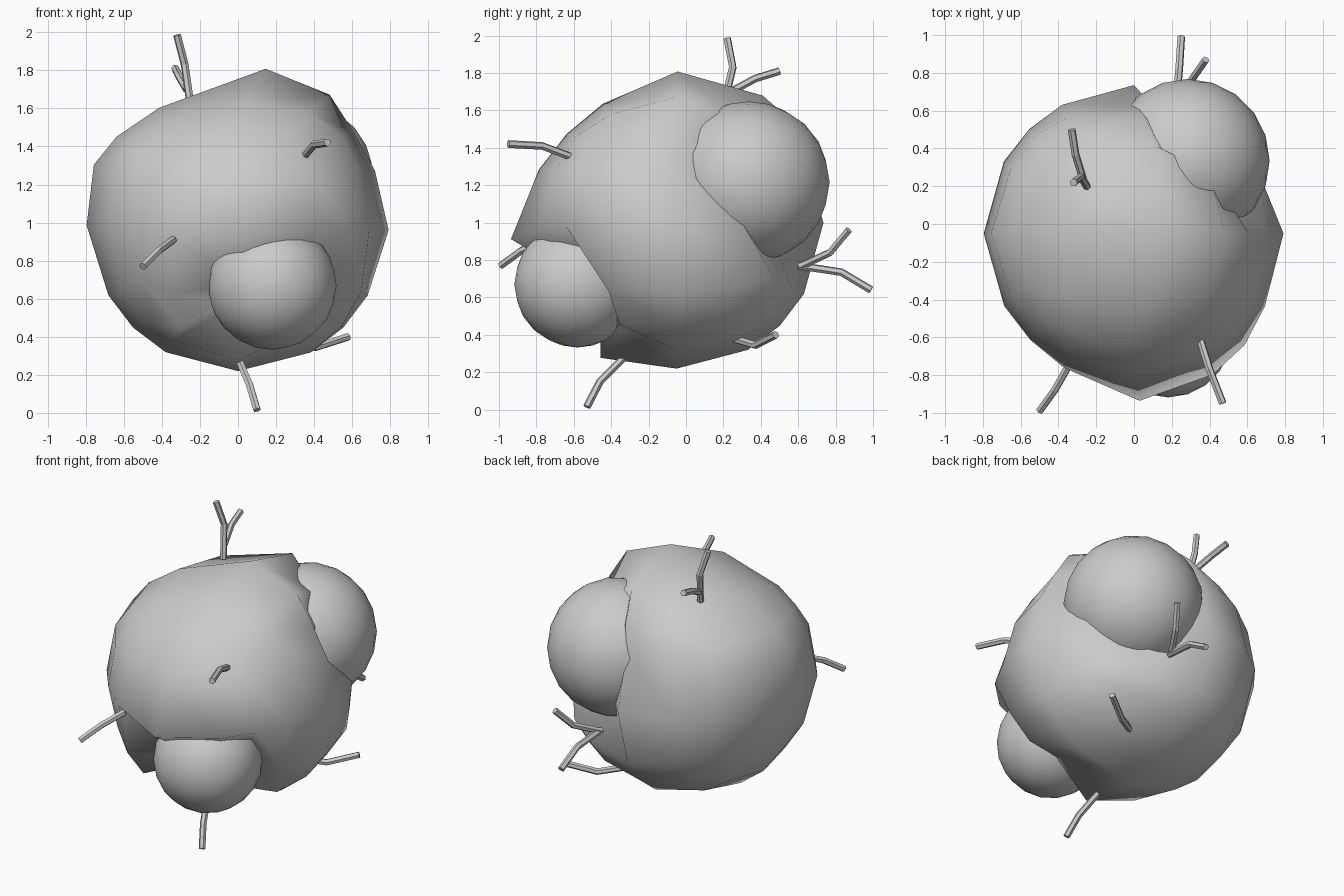
import bpy, bmesh, math
from mathutils import Vector

if "Cube" in bpy.data.objects:
    bpy.data.objects.remove(bpy.data.objects["Cube"])

grey = bpy.data.materials.new("plain_grey")
grey.diffuse_color = (0.6, 0.6, 0.6, 1)
grey.use_nodes = True
grey.node_tree.nodes["Principled BSDF"].inputs["Base Color"].default_value = grey.diffuse_color


def finish(bm, name, smooth=True):
    bmesh.ops.recalc_face_normals(bm, faces=bm.faces)
    for f in bm.faces:
        f.smooth = smooth
    me = bpy.data.meshes.new(name)
    bm.to_mesh(me)
    bm.free()
    me.materials.append(grey)
    ob = bpy.data.objects.new(name, me)
    bpy.context.collection.objects.link(ob)
    return ob


CENTER = Vector((0, -0.05, 1.0))
BIG = Vector((0.285, 0.335, 1.215))
SMALL = Vector((0.18, -0.58, 0.67))
# (direction, sink start, sink end, rim angle, rim height), angles in degrees
SOCKETS = [(Vector((0.54, 0.76, 0.36)).normalized(), 34, 27, 41, 0.005),
           (Vector((0.277, -0.815, -0.508)).normalized(), 31, 25, 35, 0.045)]
# Soft pulls on the body: (direction, width in degrees, offset)
PULLS = [((0.1, 0.2, 0.97), 30, (0.19, 0, 0.07)),
         ((-0.7, 0, 0.7), 33, (-0.10, 0, -0.09)),
         ((0.85, 0, 0.5), 30, (0.03, 0, -0.11)),
         ((0, -0.85, 0.5), 33, (0, -0.04, -0.07)),
         ((0, -1, -0.1), 35, (0.03, -0.045, -0.06)),
         ((0, 0.6, 0.8), 20, (0, 0.09, -0.05)),
         ((-0.4, -0.35, 0.85), 30, (0.01, 0.01, -0.03))]


def bump(d, n, width, offset=0):
    return math.exp(-((math.degrees(d.angle(n)) - offset) / width) ** 2)


def body_point(d):
    r = 0.78
    for n, start, end, rim, height in SOCKETS:
        a = math.degrees(d.angle(n))
        r += height * bump(d, n, 11, rim)
        t = min(max((start - a) / (start - end), 0), 1)
        r -= 0.23 * t
    p = CENTER + d * r
    for n, width, offset in PULLS:
        p += Vector(offset) * bump(d, Vector(n), width)
    return p


# Body: rounded cube, lumpy, with sunken sockets for the two bulbs
bm = bmesh.new()
bmesh.ops.create_cube(bm, size=2)
bmesh.ops.subdivide_edges(bm, edges=bm.edges[:], cuts=3, use_grid_fill=True)
for v in bm.verts:
    spread = [math.copysign(0.56, c) if 0.3 < abs(c) < 0.7 else c for c in v.co]
    v.co = body_point(Vector(spread).normalized())
finish(bm, "body")


# Bulbs seated in the sockets
def bulb(name, center, radius):
    bm = bmesh.new()
    bmesh.ops.create_icosphere(bm, subdivisions=3, radius=radius)
    bmesh.ops.translate(bm, verts=bm.verts, vec=center)
    finish(bm, name)


bulb("large_bulb", BIG, 0.433)
bulb("small_bulb", SMALL, 0.338)


# Twigs: bent six-sided rods
def twig(name, pts, radius=0.021, sides=6):
    pts = [Vector(p) for p in pts]
    bm = bmesh.new()
    rings = []
    side = None
    for i, p in enumerate(pts):
        t = (pts[min(i + 1, len(pts) - 1)] - pts[max(i - 1, 0)]).normalized()
        side = t.orthogonal() if side is None else side - t * side.dot(t)
        side.normalize()
        up = t.cross(side)
        rings.append([bm.verts.new(p + radius * (
            side * math.cos(k * math.tau / sides) + up * math.sin(k * math.tau / sides)))
            for k in range(sides)])
    for a, b in zip(rings, rings[1:]):
        for k in range(sides):
            j = (k + 1) % sides
            bm.faces.new((a[k], a[j], b[j], b[k]))
    bm.faces.new(rings[0])
    bm.faces.new(rings[-1])
    finish(bm, name, False)


twig("top_twig", [(-0.25, 0.20, 1.62), (-0.28, 0.25, 1.83), (-0.32, 0.22, 1.985)])
twig("top_branch", [(-0.27, 0.24, 1.70), (-0.31, 0.37, 1.77), (-0.33, 0.50, 1.81)])
twig("front_upper_twig", [(0.35, -0.61, 1.35), (0.40, -0.77, 1.41), (0.47, -0.95, 1.42)])
twig("front_left_twig", [(-0.34, -0.74, 0.91), (-0.42, -0.88, 0.85), (-0.50, -0.99, 0.77)])
twig("bottom_twig", [(0.0, -0.32, 0.29), (0.06, -0.46, 0.15), (0.10, -0.53, 0.015)])
twig("right_twig", [(0.24, 0.25, 0.38), (0.41, 0.37, 0.345), (0.58, 0.48, 0.40)])
twig("back_twig", [(0.22, 0.60, 0.77), (0.24, 0.83, 0.735), (0.25, 0.99, 0.64)])
twig("back_branch", [(0.22, 0.62, 0.77), (0.31, 0.77, 0.84), (0.38, 0.87, 0.96)])
